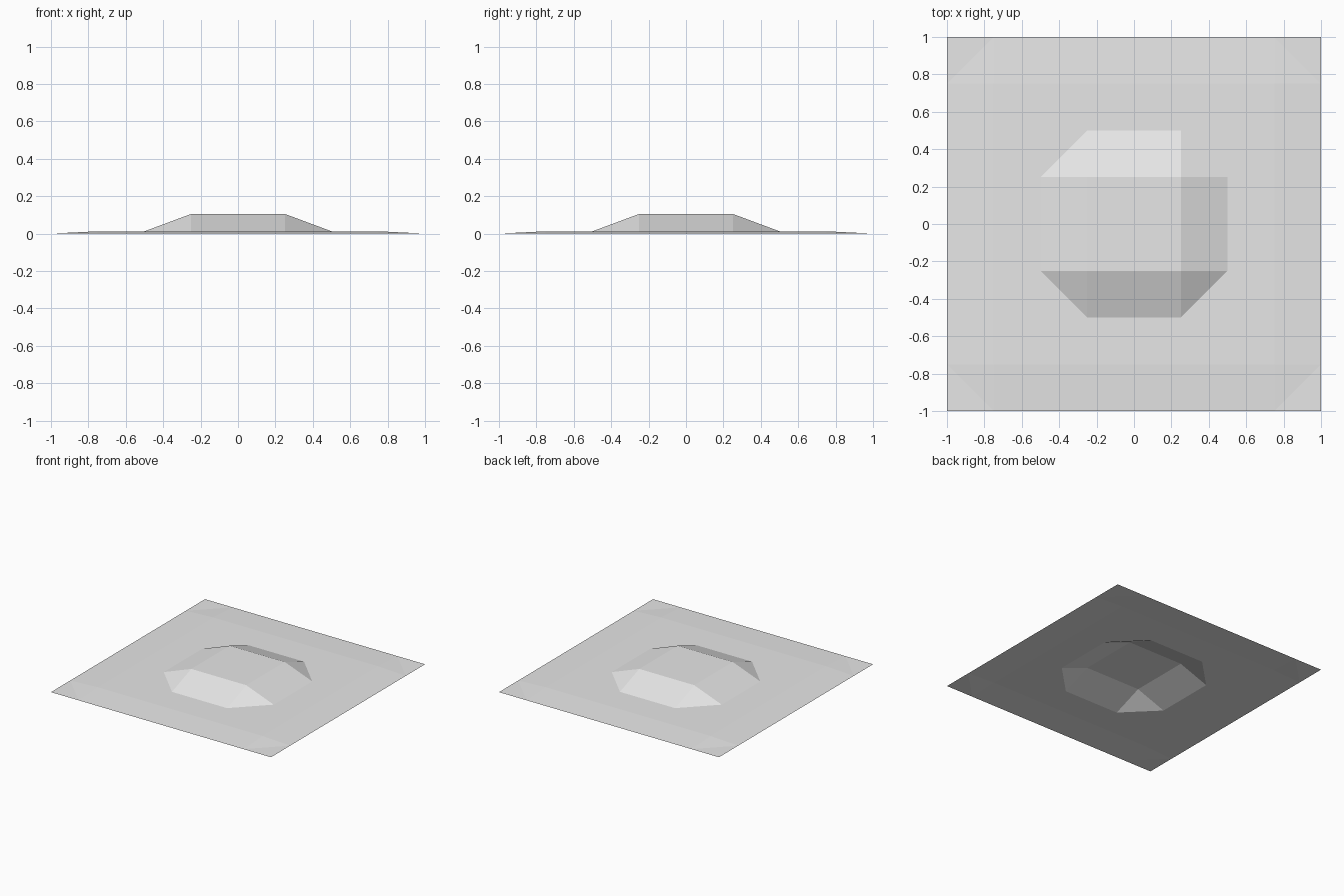
import bpy
import bmesh

cube = bpy.data.objects.get("Cube")
if cube:
    bpy.data.objects.remove(cube, do_unlink=True)

# Plain grey surface
grey = bpy.data.materials.new("light_grey")
grey.use_nodes = True
colour = (0.8, 0.8, 0.8, 1)
grey.diffuse_color = colour
grey.node_tree.nodes["Principled BSDF"].inputs["Base Color"].default_value = colour

LEDGE, TOP = 0.012, 0.105


def height(x, y):
    """Square terraces: low rim, flat ledge, raised plateau."""
    ring = max(abs(x), abs(y))
    if ring < 0.3:
        return TOP
    return LEDGE if ring < 0.8 else 0.0


# Open terrain sheet
bm = bmesh.new()
bmesh.ops.create_grid(bm, x_segments=8, y_segments=8, size=1)
for v in bm.verts:
    v.co.z = height(v.co.x, v.co.y)

# Corner cells of each terrace are folded across, giving chamfered corners
for face in list(bm.faces):
    centre = face.calc_center_median()
    if abs(abs(centre.x) - abs(centre.y)) < 0.01:
        a, b = [v for v in face.verts if abs(abs(v.co.x) - abs(v.co.y)) > 0.01]
        bmesh.utils.face_split(face, a, b)

mesh = bpy.data.meshes.new("terrain_sheet")
bm.normal_update()
bm.to_mesh(mesh)
bm.free()
mesh.materials.append(grey)
terrain = bpy.data.objects.new("terrain_sheet", mesh)
bpy.context.collection.objects.link(terrain)
